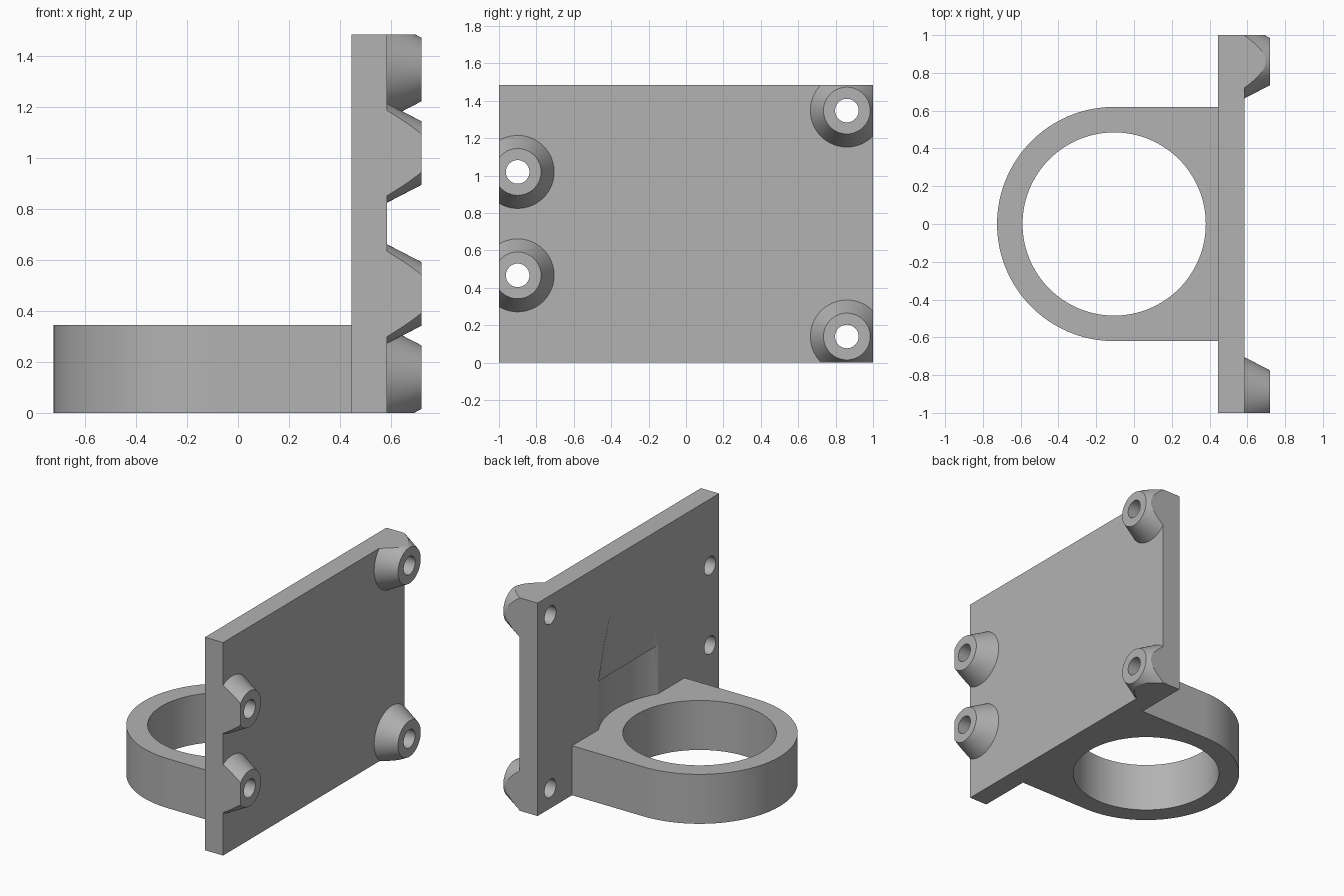
import bpy, bmesh
from math import pi, radians
from mathutils import Matrix, Vector

cube = bpy.data.objects.get("Cube")
if cube:
    bpy.data.objects.remove(cube, do_unlink=True)

GREY = (0.45, 0.45, 0.45, 1)
grey = bpy.data.materials.new("plain_grey")
grey.use_nodes = True
grey.diffuse_color = GREY
grey.node_tree.nodes["Principled BSDF"].inputs["Base Color"].default_value = GREY

HEIGHT = 1.485
BACK, FACE, TIP = 0.445, 0.585, 0.72      # plate back, plate face, boss tip (x)
RING_X, RING_H = -0.105, 0.345            # ring centre and height
SCREWS = [(-0.9, 0.467), (-0.9, 1.02), (0.86, 0.14), (0.86, 1.348)]


def new_object(name, bm):
    mesh = bpy.data.meshes.new(name)
    bmesh.ops.recalc_face_normals(bm, faces=bm.faces)
    bm.to_mesh(mesh)
    bm.free()
    mesh.materials.append(grey)
    obj = bpy.data.objects.new(name, mesh)
    bpy.context.collection.objects.link(obj)
    return obj


def box(name, low, high):
    bm = bmesh.new()
    low, high = Vector(low), Vector(high)
    bmesh.ops.create_cube(bm, size=1)
    bmesh.ops.scale(bm, vec=high - low, verts=bm.verts)
    bmesh.ops.translate(bm, vec=(low + high) / 2, verts=bm.verts)
    return new_object(name, bm)


def cone(name, start, length, r1, r2, along_x=False, sides=96):
    bm = bmesh.new()
    turn = Matrix.Rotation(pi / 2, 4, 'Y') if along_x else Matrix()
    place = Matrix.Translation(start) @ turn @ Matrix.Translation((0, 0, length / 2))
    bmesh.ops.create_cone(bm, cap_ends=True, segments=sides, radius1=r1,
                          radius2=r2, depth=length, matrix=place)
    return new_object(name, bm)


def combine(obj, tool, operation):
    mod = obj.modifiers.new("cut", 'BOOLEAN')
    mod.operation, mod.solver, mod.object = operation, 'EXACT', tool
    bpy.context.view_layer.update()
    graph = bpy.context.evaluated_depsgraph_get()
    result = bpy.data.meshes.new_from_object(obj.evaluated_get(graph))
    obj.modifiers.clear()
    obj.data = result
    bpy.data.objects.remove(tool, do_unlink=True)


def drill(obj, y, z):
    hole = cone("drill", (BACK - 0.1, y, z), 0.5, 0.063, 0.063, True, 48)
    combine(obj, hole, 'DIFFERENCE')


# Upright mounting plate with four screw holes
plate = box("mounting_plate", (BACK, -1, 0), (FACE, 1, HEIGHT))
for y, z in SCREWS:
    drill(plate, y, z)

# Shallow round recess above the ring, tapering out towards the top
combine(plate, cone("recess_lower", (RING_X, 0, RING_H), 0.34, 0.64, 0.64, sides=128), 'DIFFERENCE')
combine(plate, cone("recess_upper", (RING_X, 0, RING_H + 0.34), 0.75, 0.64, 0.541, sides=128), 'DIFFERENCE')

# Tapered bosses, trimmed flush with the plate edges
bosses = []
for i, (y, z) in enumerate(SCREWS):
    boss = cone(f"screw_boss_{i + 1}", (FACE, y, z), TIP - FACE, 0.195, 0.125, True)
    combine(boss, box("trim", (FACE - 0.1, -1, 0), (TIP + 0.1, 1, HEIGHT)), 'INTERSECT')
    drill(boss, y, z)
    bosses.append(boss)

# Holder ring: rounded end blending into a straight block
ring = cone("holder_ring", (RING_X, 0, 0), RING_H, 0.62, 0.62, sides=128)
combine(ring, box("block", (RING_X, -0.62, 0), (BACK, 0.62, RING_H)), 'UNION')
combine(ring, cone("bore", (RING_X, 0, -0.1), 0.6, 0.485, 0.485, sides=128), 'DIFFERENCE')

# Smooth the round walls, keep the edges sharp
bpy.ops.object.select_all(action='DESELECT')
for obj in [plate, ring] + bosses:
    obj.select_set(True)
bpy.context.view_layer.objects.active = plate
bpy.ops.object.shade_smooth_by_angle(angle=radians(25))
